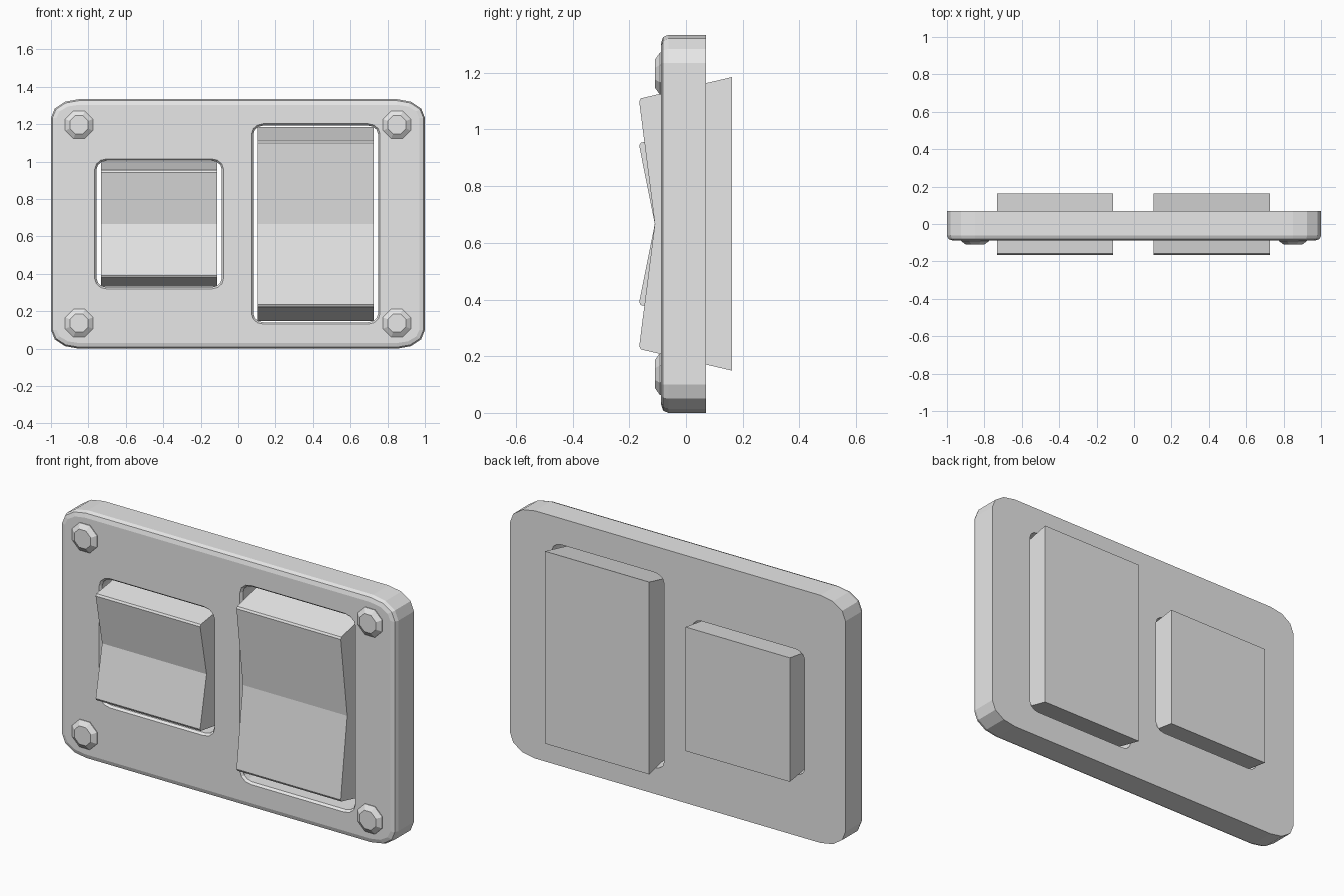
import bpy
import bmesh
from math import cos, sin, pi

cube = bpy.data.objects.get("Cube")
if cube:
    bpy.data.objects.remove(cube, do_unlink=True)

MID = 0.667   # height of the centre line


def make_material(name, value):
    mat = bpy.data.materials.new(name)
    mat.use_nodes = True
    colour = (value, value, value, 1)
    mat.diffuse_color = colour
    mat.node_tree.nodes["Principled BSDF"].inputs["Base Color"].default_value = colour
    return mat


grey = make_material("light grey", 0.8)


def rounded_loop(cx, cz, hw, hh, rx, rz, seg=3):
    """Rectangle in the xz plane with elliptical corners."""
    points = []
    for corner, (sx, sz) in enumerate(((1, 1), (-1, 1), (-1, -1), (1, -1))):
        for i in range(seg + 1):
            a = (corner + i / seg) * pi / 2
            points.append((cx + sx * (hw - rx) + rx * cos(a),
                           cz + sz * (hh - rz) + rz * sin(a)))
    return points


def polygon(cx, cz, radius, sides, turn=0.0):
    return [(cx + radius * cos(turn + 2 * pi * i / sides),
             cz + radius * sin(turn + 2 * pi * i / sides)) for i in range(sides)]


def loft(name, sections):
    """Skin a list of (y, outline) sections and cap both ends."""
    bm = bmesh.new()
    rings = [[bm.verts.new((x, y, z)) for x, z in outline] for y, outline in sections]
    for a, b in zip(rings, rings[1:]):
        for i in range(len(a)):
            j = (i + 1) % len(a)
            bm.faces.new((a[i], a[j], b[j], b[i]))
    bm.faces.new(rings[0])
    bm.faces.new(rings[-1])
    return finish(name, bm)


def finish(name, bm):
    bmesh.ops.recalc_face_normals(bm, faces=bm.faces)
    mesh = bpy.data.meshes.new(name)
    bm.to_mesh(mesh)
    bm.free()
    mesh.materials.append(grey)
    obj = bpy.data.objects.new(name, mesh)
    bpy.context.collection.objects.link(obj)
    return obj


# Wall plate with a softened front rim
def plate_outline(inset):
    return rounded_loop(0, MID, 1 - inset, MID - inset, 0.15 - inset, 0.1 - inset)


plate = loft("wall_plate", [(y, plate_outline(inset)) for y, inset in
                            ((0.07, 0), (-0.062, 0), (-0.081, 0.008), (-0.088, 0.03))])


# Rocker opening, slightly flared at the front
def cut_opening(name, cx, hw, hh):
    sections = [(y, rounded_loop(cx, MID, hw + g, hh + g, 0.055 + g, 0.045 + g))
                for y, g in ((0.2, 0), (-0.076, 0), (-0.088, 0.01), (-0.2, 0.01))]
    cutter = loft(name, sections)
    cutter.hide_render = True
    cutter.hide_set(True)
    mod = plate.modifiers.new(name, "BOOLEAN")
    mod.operation = "DIFFERENCE"
    mod.solver = "EXACT"
    mod.object = cutter
    bpy.context.view_layer.objects.active = plate
    bpy.ops.object.modifier_apply(modifier=mod.name)
    bpy.data.objects.remove(cutter, do_unlink=True)


# Rocker: side profile with a dished front, extruded across its width
def rocker(name, cx, front, back):
    half = [(0.163, back), (-0.159, front + 0.003), (-0.165, front - 0.008)]
    profile = half + [(-0.11, 0)] + [(y, -z) for y, z in reversed(half)]
    bm = bmesh.new()
    face = bm.faces.new([bm.verts.new((cx - 0.311, y, MID + z)) for y, z in profile])
    ext = bmesh.ops.extrude_face_region(bm, geom=[face])
    verts = [v for v in ext["geom"] if isinstance(v, bmesh.types.BMVert)]
    bmesh.ops.translate(bm, verts=verts, vec=(0.622, 0, 0))
    finish(name, bm)


for side, cx, hole, front, back in (("right", -0.422, 0.338, 0.284, 0.334),
                                    ("left", 0.416, 0.526, 0.44, 0.518)):
    cut_opening(side + "_opening", cx, 0.334, hole)
    rocker(side + "_rocker", cx, front, back)

# Corner screws: chamfered octagonal heads
for sx, side in ((1, "left"), (-1, "right")):
    for sz, level in ((1, "upper"), (-1, "lower")):
        x, z = sx * 0.85, MID + sz * 0.53
        loft(f"{level}_{side}_screw",
             [(y, polygon(x, z, r, 8, pi / 8)) for y, r in
              ((-0.08, 0.08), (-0.092, 0.08), (-0.11, 0.053))])
